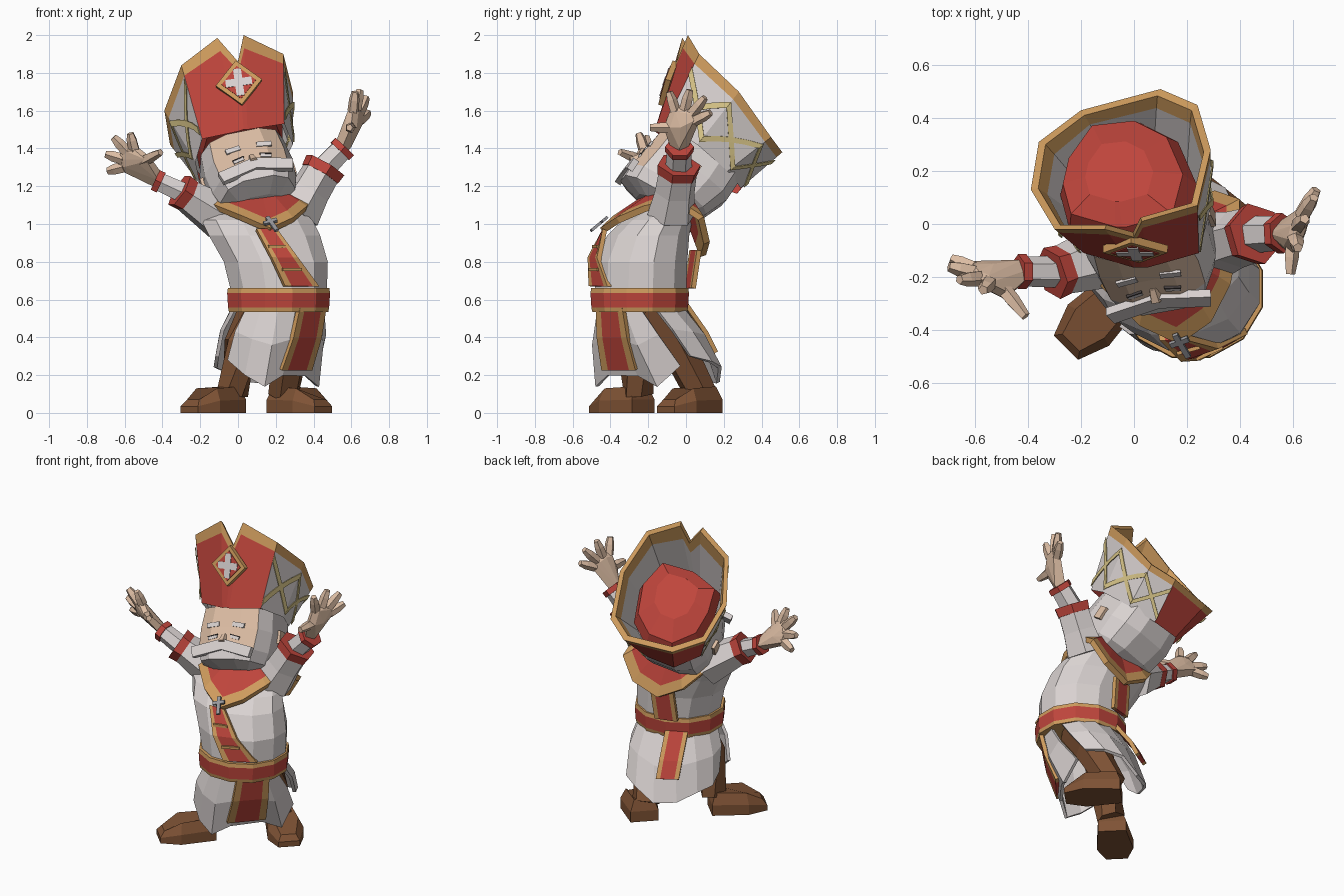
import bpy, bmesh, math
from mathutils import Vector as V, Matrix as M

if "Cube" in bpy.data.objects:
    bpy.data.objects.remove(bpy.data.objects["Cube"])

COL = {"white": (.70, .65, .64), "red": (.52, .06, .045), "gold": (.62, .33, .11),
       "brown": (.21, .085, .035), "skin": (.72, .51, .37), "pale_yellow": (.70, .57, .25),
       "metal_grey": (.32, .32, .34), "dark": (.06, .05, .05)}
MAT = {}
for n, c in COL.items():
    MAT[n] = bpy.data.materials.new(n)
    MAT[n].diffuse_color = (*c, 1)


def build(name, verts, faces, mats, solid=0):
    bm = bmesh.new()
    vs = [bm.verts.new(v) for v in verts]
    names = sorted(set(mats))
    for f, m in zip(faces, mats):
        bm.faces.new([vs[i] for i in f]).material_index = names.index(m)
    bmesh.ops.recalc_face_normals(bm, faces=bm.faces)
    me = bpy.data.meshes.new(name)
    bm.to_mesh(me)
    bm.free()
    for m in names:
        me.materials.append(MAT[m])
    ob = bpy.data.objects.new(name, me)
    bpy.context.collection.objects.link(ob)
    if solid:
        s = ob.modifiers.new("thickness", "SOLIDIFY")
        s.thickness, s.offset = solid, 0
    return ob


def loft(name, rings, mat, close=True, caps=True, solid=0):
    n = len(rings[0])
    pick = mat if callable(mat) else (lambda r, c: mat)
    faces, mats = [], []
    for r in range(len(rings) - 1):
        for c in range(n if close else n - 1):
            d = (c + 1) % n
            faces.append((r * n + c, r * n + d, r * n + n + d, r * n + n + c))
            mats.append(pick(r, c))
    if close and caps:
        faces += [tuple(range(n)), tuple(range((len(rings) - 1) * n, len(rings) * n))]
        mats += [pick(0, 0), pick(len(rings) - 2, 0)]
    return build(name, [p for r in rings for p in r], faces, mats, solid)


def ellipse(z, cx, cy, rx, ry, n=12):
    return [V((cx + rx * math.cos(a), cy + ry * math.sin(a), z))
            for a in [(i + .5) * math.tau / n for i in range(n)]]


def tube(name, path, radii, mat, n=6):
    path = [V(p) for p in path]
    rings = []
    for i, p in enumerate(path):
        d = path[min(i + 1, len(path) - 1)] - path[max(i - 1, 0)]
        q = d.to_track_quat('Z', 'Y')
        rings.append([p + q @ V((radii[i] * math.cos(a), radii[i] * math.sin(a), 0))
                      for a in [k * math.tau / n for k in range(n)]])
    return loft(name, rings, mat)


def box(name, c, s, mat, mtx=M(), spin=0):
    m = mtx @ M.Translation(c) @ M.Rotation(math.radians(spin), 4, 'Y')
    h = V(s) / 2
    ring = lambda z: [m @ V((x * h.x, y * h.y, z * h.z)) for x, y in ((-1, -1), (1, -1), (1, 1), (-1, 1))]
    return loft(name, [ring(-1), ring(1)], mat)


def ribbon(name, pts, halves):
    rows = [[V(p) + V(h) * k for k in (-1, -.62, .62, 1)] for p, h in zip(pts, halves)]
    loft(name, rows, lambda r, c: "red" if c == 1 else "gold", close=False, solid=.025)


# torso
loft("robe_torso", [ellipse(*a) for a in (
    (.56, .215, -.245, .25, .24), (.66, .215, -.24, .265, .25), (.80, .20, -.235, .285, .25),
    (.94, .14, -.20, .305, .225), (1.02, .10, -.15, .305, .19), (1.09, .10, -.08, .235, .13))], "white")
loft("belt", [ellipse(z, .215, -.245, r, r - .012) for z, r in (
    (.535, .272), (.557, .277), (.635, .282), (.66, .278))],
    lambda r, c: "red" if r == 1 else "gold")

# stole on the torso and hanging below the belt
ribbon("front_stole", [(.15, -.43, .97), (.245, -.485, .82), (.335, -.455, .67)],
       [(.055, .0, .0), (.07, .025, .0), (.09, .05, 0)])
for i, (p, w, t) in enumerate((((.205, -.478, .88), .09, 15), ((.285, -.488, .76), .11, 24))):
    box(f"stole_bar_{i}", (0, 0, 0), (w, .014, .016), "gold",
        M.Translation(p) @ M.Rotation(math.radians(t), 4, 'Z'))
ribbon("front_lappet", [(.39, -.40, .56), (.36, -.385, .4), (.305, -.35, .23)],
       [(.07, .07, 0), (.075, .08, 0), (.08, .09, 0)])
ribbon("back_stole", [(.14, .05, .86), (.13, .02, .66)], [(.07, .02, 0)] * 2)
ribbon("back_lappet", [(.09, -.03, .57), (.06, .075, .42), (.05, .125, .32)], [(.06, .035, 0)] * 3)


# skirt panels, slit at both sides
def skirt(name, a0, a1, hem):
    top, mid = [], []
    for i, h in enumerate(hem):
        a = math.radians(a0 + (a1 - a0) * i / (len(hem) - 1))
        d = V((math.cos(a), math.sin(a), 0))
        t = V((.215 + .23 * d.x, -.24 + .215 * d.y, .58))
        top.append(t)
        mid.append(t.lerp(V(h), .5) + d * .025)
    loft(name, [top, mid, [V(h) for h in hem]], "white", close=False, solid=.02)


skirt("skirt_front", 228, 355, [(-.05, -.38, .28), (.04, -.45, .2), (.14, -.47, .14), (.23, -.41, .2),
                                (.35, -.25, .2), (.42, -.15, .14), (.42, -.03, .25)])
skirt("skirt_back", 15, 195, [(.40, .02, .3), (.34, .13, .27), (.24, .18, .24), (.12, .17, .16),
                              (.0, .1, .17), (-.08, 0, .22), (-.12, -.1, .24), (-.11, -.18, .3)])

# legs and splayed boots
for side, hip, knee, ankle, foot, turn in (
        ("left", (.12, -.22, .56), (.02, -.27, .36), (-.03, -.25, .1), (-.13, -.34, 0), -45),
        ("right", (.30, -.18, .56), (.29, -.06, .38), (.24, .08, .1), (.325, .02, 0), 45)):
    tube(side + "_leg", [hip, knee, ankle], [.11, .1, .085], "brown")
    m = M.Translation(foot) @ M.Rotation(math.radians(turn), 4, 'Z')
    out = [(-.085, .16), (-.11, -.06), (-.065, -.18), (.065, -.18), (.11, -.06), (.085, .16)]
    tops = [.14, .13, .07, .07, .13, .14]
    loft(side + "_boot", [[m @ V((x, y, 0)) for x, y in out],
                          [m @ V((x, y, h * .5)) for (x, y), h in zip(out, tops)],
                          [m @ V((x * .7, y * .85, h)) for (x, y), h in zip(out, tops)]], "brown")

# collar draped round the neck
outer = [V(p) for p in ((.17, -.445, .965), (.02, -.375, 1.03), (-.14, -.21, 1.095), (-.16, -.03, 1.06),
                        (-.03, .07, .92), (.14, .09, .83), (.31, .11, .9), (.40, .08, 1.03),
                        (.39, -.06, 1.12), (.36, -.22, 1.08), (.29, -.36, 1.02))]
neck = V((.10, -.06, 1.24))
loft("collar", [[p.lerp(neck, t) for p in outer] for t in (0, .17, .6)],
     lambda r, c: "red" if r else "gold", caps=False, solid=.035)
pm = M.Translation((.18, -.46, 1.0)) @ M.Rotation(math.radians(-50), 4, 'X') @ M.Rotation(math.radians(-25), 4, 'Y')
box("pendant_upright", (0, 0, 0), (.022, .015, .12), "metal_grey", pm)
box("pendant_bar", (0, 0, .02), (.075, .015, .022), "metal_grey", pm)

# arms with double sleeves
def arm(side, shoulder, cuff, wrist, r1, r2):
    s, c, w = V(shoulder), V(cuff), V(wrist)
    d, e = (c - s).normalized(), (w - c).normalized()
    tube(side + "_sleeve", [s, s.lerp(c, .5), c], [.13, .11, r1], "white")
    tube(side + "_outer_cuff", [c - d * .03, c + d * .025], [r1 * 1.06, r1 * 1.13], "red")
    tube(side + "_inner_sleeve", [c - e * .03, w], [r2, r2 * .9], "white")
    tube(side + "_inner_cuff", [w - e * .015, w + e * .02], [r2 * 1.06] * 2, "red")


def hand(side, wrist, palm, tips, thumb):
    w, p = V(wrist), V(palm)
    bm = bmesh.new()
    knuckles = [p.lerp(V(t), .45) for t in tips]
    for q, r in [(w, .045), (p, .05), (p.lerp(V(thumb), .35), .032)] + [(k, .029) for k in knuckles]:
        for x in (-r, r):
            for axis in range(3):
                o = V((0, 0, 0))
                o[axis] = x
                bm.verts.new(q + o)
    bmesh.ops.convex_hull(bm, input=bm.verts)
    bmesh.ops.delete(bm, geom=[v for v in bm.verts if not v.link_faces], context='VERTS')
    me = bpy.data.meshes.new(side + "_palm")
    bm.to_mesh(me)
    bm.free()
    me.materials.append(MAT["skin"])
    bpy.context.collection.objects.link(bpy.data.objects.new(side + "_palm", me))
    for i, (k, t) in enumerate(zip(knuckles + [p], tips + [thumb])):
        tube(f"{side}_finger_{i}", [k, k.lerp(V(t), .6), t], [.031, .029, .019], "skin", 5)


arm("left", (-.08, -.11, 1.03), (-.29, -.18, 1.165), (-.42, -.18, 1.225), .09, .062)
hand("left", (-.42, -.18, 1.23), (-.53, -.20, 1.32),
     [(-.57, -.25, 1.48), (-.66, -.21, 1.46), (-.70, -.16, 1.37), (-.69, -.13, 1.28)], (-.41, -.35, 1.38))
arm("right", (.31, -.08, 1.05), (.45, -.04, 1.29), (.55, -.035, 1.395), .105, .072)
hand("right", (.55, -.035, 1.40), (.60, -.03, 1.51),
     [(.62, -.09, 1.70), (.645, .02, 1.71), (.68, .10, 1.67), (.69, .13, 1.59)], (.59, -.19, 1.51))

# head, tilted back and turned a little
H = M.Translation((.05, 0, 1.25))
for a, ax in ((10, 'Z'), (-11, 'Y'), (-35, 'X')):
    H = H @ M.Rotation(math.radians(a), 4, ax)
rings, n = [], 12
for z, rx, fr, bk in ((-.235, .14, .16, .06), (-.2, .21, .28, .12), (-.13, .235, .285, .2),
                      (0, .245, .265, .25), (.13, .23, .25, .25)):
    ring = []
    for i in range(n):
        a = math.radians((i + .5) * 30)
        x, y = [math.copysign(abs(v) ** .7, v) for v in (math.cos(a), math.sin(a))]
        ring.append(H @ V((x * rx, y * (bk if y > 0 else fr), z)))
    rings.append(ring)
loft("head", rings, lambda r, c: "skin" if r >= 2 and c in (7, 8, 9) else "white")
for s in (-1, 1):
    box(f"eyebrow_{s}", (s * .085, -.257, .015), (.08, .012, .028), "white", H, s * 8)
    box(f"eye_{s}", (s * .075, -.269, -.065), (.06, .01, .02), "white", H, s * 14)
    box(f"eyelid_{s}", (s * .075, -.27, -.055), (.065, .012, .006), "dark", H, s * 14)
    box(f"moustache_{s}", (s * .095, -.275, -.135), (.21, .035, .065), "white", H, s * 14)
    box(f"ear_{s}", (s * .24, 0, -.01), (.03, .06, .08), "skin", H)
tube("nose", [H @ V((0, -.26, -.05)), H @ V((0, -.285, -.10))], [.018, .026], "skin", 5)

# tall split hat: front and back red panels, pale sides, gold rim
rim = [V(p) for p in ((0, -.05, 1.86), (.03, .01, 2.0), (.24, .07, 1.90), (.29, .28, 1.70), (.24, .45, 1.46),
                      (.10, .51, 1.38), (-.20, .43, 1.35), (-.36, .31, 1.42), (-.39, .13, 1.6),
                      (-.30, -.02, 1.84), (-.11, -.02, 1.985))]
base = [V(p) for p in ((.03, -.165, 1.50), (.05, -.165, 1.50), (.245, -.11, 1.53), (.29, .06, 1.42),
                       (.22, .22, 1.28), (.08, .29, 1.19), (-.10, .27, 1.16), (-.20, .13, 1.21),
                       (-.225, .02, 1.33), (-.19, -.11, 1.45), (0, -.165, 1.49))]
mean = lambda ps: sum(ps, V((0, 0, 0))) / len(ps)


def wall(t, k=1):
    ps = [a.lerp(b, t) for a, b in zip(base, rim)]
    c = mean(ps)
    return [c + (p - c) * k for p in ps]


SIDES = (2, 3, 4, 7, 8)
loft("hat", [wall(0), wall(.86), wall(1), wall(1, .92), wall(.8, .91), wall(.1, .9)],
     lambda r, c: "gold" if r in (1, 2, 3) else "white" if r == 4 or c in SIDES else "red", caps=False)
c0, axis = mean(base), (mean(rim) - mean(base)).normalized()
back = V((-.03, .025, 0))
loft("hat_crown", [[c0 + (p - c0) * k + axis * h + back * s for p in base]
                   for k, h, s in ((.82, .04, 0), (1.0, .14, 1), (.88, .22, 1.2), (.5, .27, 1.2))], "red")

# crossing ornament bands on the pale hat sides
for c in SIDES:
    d = (c + 1) % len(base)
    for a, b in ((.1, .75), (.75, .1)):
        rows = []
        for i in range(5):
            s = i / 4
            row = []
            for off in (-.055, .055):
                t = a + (b - a) * s + off
                p = base[c].lerp(base[d], s).lerp(rim[c].lerp(rim[d], s), t)
                o = p - c0.lerp(mean(rim), t)
                row.append(p + o.normalized() * .008)
            rows.append(row)
        loft(f"ornament_{c}_{a}", rows, "pale_yellow", close=False, solid=.005)

# diamond badge with a cross
E = M.Translation((.005, -.095, 1.745)) @ M.Rotation(math.radians(-8), 4, 'Y') @ M.Rotation(math.radians(-18), 4, 'X')
box("badge_frame", (0, 0, 0), (.175, .03, .175), "gold", E, 45)
box("badge_field", (0, -.004, 0), (.13, .03, .13), "red", E, 45)
box("badge_cross_bar", (0, -.008, 0), (.14, .03, .042), "white", E)
box("badge_cross_upright", (0, -.008, 0), (.042, .03, .15), "white", E)

for m in bpy.data.materials:
    if m.users and not m.is_grease_pencil:
        m.use_nodes = True
        m.node_tree.nodes["Principled BSDF"].inputs["Base Color"].default_value = m.diffuse_color
